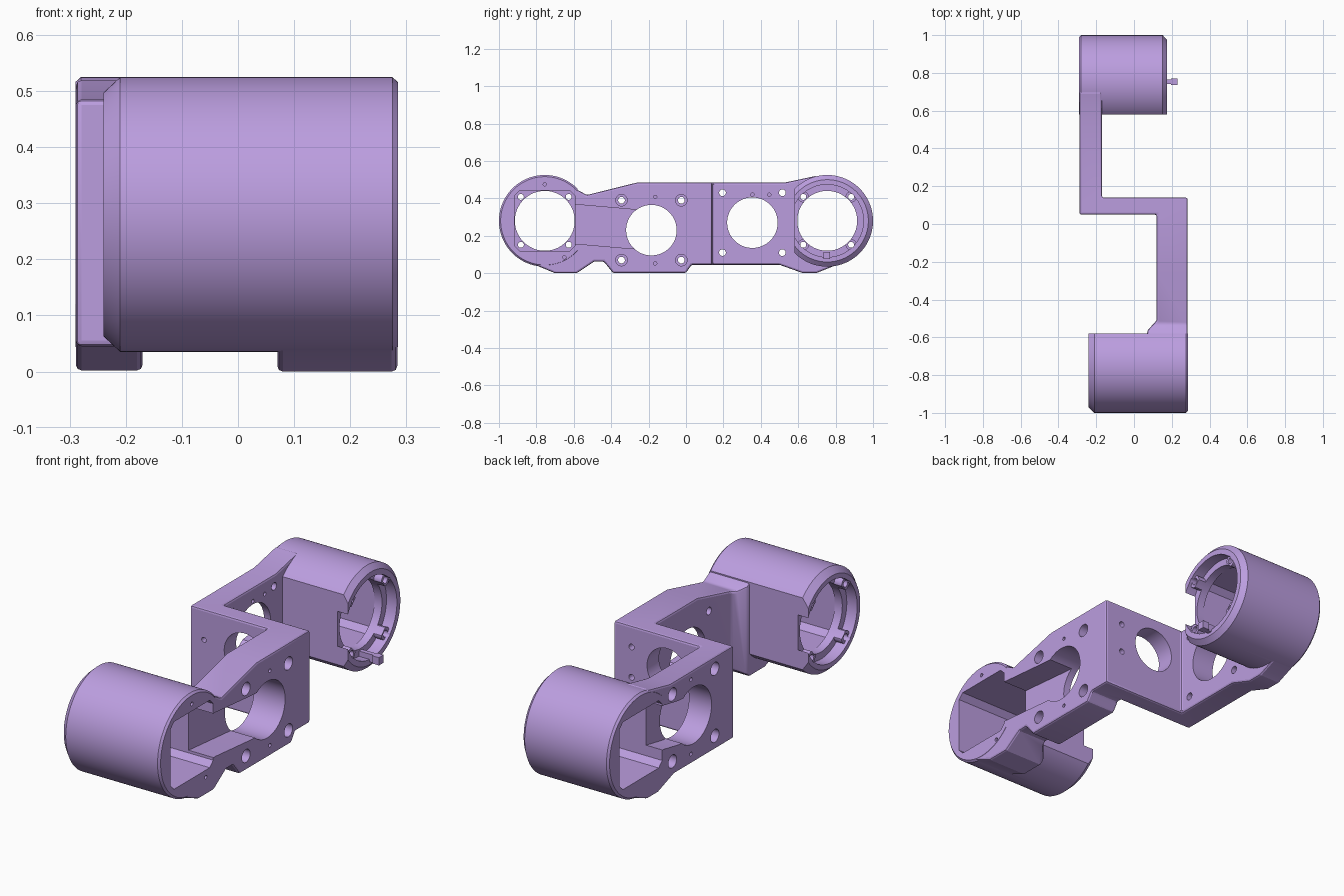
import bpy, bmesh, math

if "Cube" in bpy.data.objects:
    bpy.data.objects.remove(bpy.data.objects["Cube"])

SEG = 72
mat = bpy.data.materials.new("lilac")
mat.diffuse_color = (0.5, 0.34, 0.74, 1)
mat.use_nodes = True
mat.node_tree.nodes["Principled BSDF"].inputs["Base Color"].default_value = mat.diffuse_color


def place(axis, t, a, b):
    """Point at distance t along an axis, with (a, b) in the plane across it."""
    return {'x': (t, a, b), 'y': (a, t, b), 'z': (a, b, t)}[axis]


def skin(name, rings):
    """Closed solid through matching rings of points."""
    bm = bmesh.new()
    rows = [[bm.verts.new(p) for p in ring] for ring in rings]
    n = len(rows[0])
    bm.faces.new(rows[0])
    bm.faces.new(rows[-1])
    for r0, r1 in zip(rows, rows[1:]):
        for i in range(n):
            j = (i + 1) % n
            bm.faces.new((r0[i], r0[j], r1[j], r1[i]))
    bmesh.ops.recalc_face_normals(bm, faces=bm.faces)
    me = bpy.data.meshes.new(name)
    bm.to_mesh(me)
    bm.free()
    ob = bpy.data.objects.new(name, me)
    me.materials.append(mat)
    bpy.context.collection.objects.link(ob)
    return ob


def prism(name, axis, pts, lo, hi):
    return skin(name, [[place(axis, t, a, b) for a, b in pts] for t in (lo, hi)])


def box(name, x0, x1, y0, y1, z0, z1):
    return prism(name, 'x', [(y0, z0), (y1, z0), (y1, z1), (y0, z1)], x0, x1)


def lathe(name, stations, a, b, axis='x', seg=SEG):
    """Round solid from (position, radius) stations along an axis."""
    turn = [2 * math.pi * (i + 0.5) / seg for i in range(seg)]
    return skin(name, [[place(axis, t, a + r * math.cos(u), b + r * math.sin(u))
                        for u in turn] for t, r in stations])


def apply(ob, kind, **settings):
    m = ob.modifiers.new(kind.lower(), kind)
    for k, v in settings.items():
        setattr(m, k, v)
    bpy.context.view_layer.objects.active = ob
    bpy.ops.object.modifier_apply(modifier=m.name)


def combine(ob, tool, op='DIFFERENCE'):
    apply(ob, 'BOOLEAN', object=tool, operation=op, solver='EXACT')
    bpy.data.objects.remove(tool)


def drill(ob, x0, x1, y, z, r, seg=24):
    combine(ob, lathe("drill", [(x0, r), (x1, r)], y, z, seg=seg))


# Z-shaped arms and cross wall: side outline crossed with the plan outline
side = [(-.755, .45), (-.61, .462), (-.53, .418), (-.26, .485), (.53, .485), (.69, .519),
        (.755, .5), (.84, .2), (.84, .058), (.70, .002), (.62, .002), (.50, .045), (.03, .045),
        (0, .001), (-.39, .001), (-.44, .063), (-.49, .063), (-.585, 0), (-.70, 0),
        (-.84, .058), (-.84, .2)]
plan = [(.284, -.9), (.284, .14), (-.17, .14), (-.17, .9), (-.289, .9), (-.289, .05),
        (.12, .05), (.12, -.51), (.07, -.565), (.07, -.9)]
body = prism("arm_bracket", 'x', side, -.4, .4)
combine(body, prism("plan", 'z', plan, -.1, .7), 'INTERSECT')
apply(body, 'BEVEL', width=.011, segments=2, limit_method='ANGLE', angle_limit=math.radians(40))

# Motor housings: (y centre, open round end, inward direction, outer face, stations)
CZ = .28
housings = [
    (-.755, -.24, 1, .285, [(-.24, .217), (-.21, .245), (.275, .245), (.285, .236)]),
    (.755, .175, -1, -.29, [(.175, .22), (.152, .245), (-.28, .245), (-.29, .236)])]
corners = [(i, j) for i in (-1, 1) for j in (-1, 1)]

for cy, end, d, face, stations in housings:
    drum = lathe("housing", stations, cy, CZ, seg=96)
    flat = sorted((cy + d * .175, cy + d * .4))
    combine(drum, box("flat", -.5, .5, *flat, -.1, .7))
    combine(body, drum, 'UNION')

for cy, end, d, face, stations in housings:
    # stepped round mouth with four screw bosses
    combine(body, lathe("recess", [(end - d * .05, .194), (end + d * .055, .194)], cy, CZ))
    for i, j in corners:
        combine(body, lathe("boss", [(end + d * .015, .03), (end + d * .07, .03)],
                            cy + i * .128, CZ + j * .128, seg=24), 'UNION')
    drill(body, end - d * .05, end + d * .2, cy, CZ, .16, SEG)
    # square motor pocket from the arm face
    h, c = .161, .135
    octagon = [(h, -c), (h, c), (c, h), (-c, h), (-h, c), (-h, -c), (-c, -h), (c, -h)]
    combine(body, prism("pocket", 'x', [(cy + a, CZ + b) for a, b in octagon],
                        end + d * .095, face + d * .05))
    for i, j in corners:
        drill(body, end - d * .05, end + d * .15, cy + i * .128, CZ + j * .128, .016)

# Arm details: (outer face, direction, hole y, hole z, arm thickness)
for face, d, hy, hz, thick in [(.285, 1, -.185, .23, .165), (-.29, -1, .355, .27, .12)]:
    inner, outer = face - d * (thick + .03), face + d * .05
    # wiring channel between housing and bearing hole
    channel = [(-d * .62, hz + .14), (hy - d * .115, hz + .112), (hy, hz + .105),
               (hy, hz - .105), (hy - d * .115, hz - .098), (-d * .62, hz - .07)]
    combine(body, prism("channel", 'x', channel, face - d * (thick - .035), outer))
    drill(body, inner, outer, hy, hz, .135, SEG)
    for i, j in corners:
        y, z = hy + i * .16, hz + j * .16
        drill(body, inner, outer, y, z, .018)
        drill(body, face - d * .05, outer, y, z, .031)
    for j in (-1, 1):
        drill(body, face - d * .05, outer, hy + .02, hz + j * .178, .009, 12)

# Small pin holes
for y, z in [(-.755, .475), (-.65, .085)]:
    drill(body, .22, .33, y, z, .009, 12)
for y in (.355, .445):
    drill(body, -.2, -.1, y, .42, .009, 12)

# Cross wall: cable hole and fixing holes
for x, z, r, y0, y1, n in [(0, .32, .108, 0, .2, SEG), (.19, .385, .014, .08, .2, 16),
                           (.19, .24, .014, .08, .2, 16), (-.215, .34, .012, 0, .11, 16)]:
    combine(body, lathe("wall_hole", [(y0, r), (y1, r)], x, z, axis='y', seg=n))

# Cable clip in the front channel
clip = box("cable_clip", .14, .19, -.31, -.19, .342, .40)
for y in (-.28, -.235):
    drill(clip, .16, .25, y, .37, .009, 12)
combine(clip, lathe("clear", [(.1, .136), (.3, .136)], -.185, .23))

# Locating tab at the mouth of the rear housing
tab = box("locating_tab", .10, .205, .742, .764, .075, .112)
combine(tab, box("tab_head", .195, .23, .735, .771, .075, .112), 'UNION')

# Smooth curved walls, keep crisp edges
for ob in (body, clip, tab):
    bpy.ops.object.select_all(action='DESELECT')
    ob.select_set(True)
    bpy.context.view_layer.objects.active = ob
    bpy.ops.object.shade_smooth_by_angle(angle=math.radians(20))
